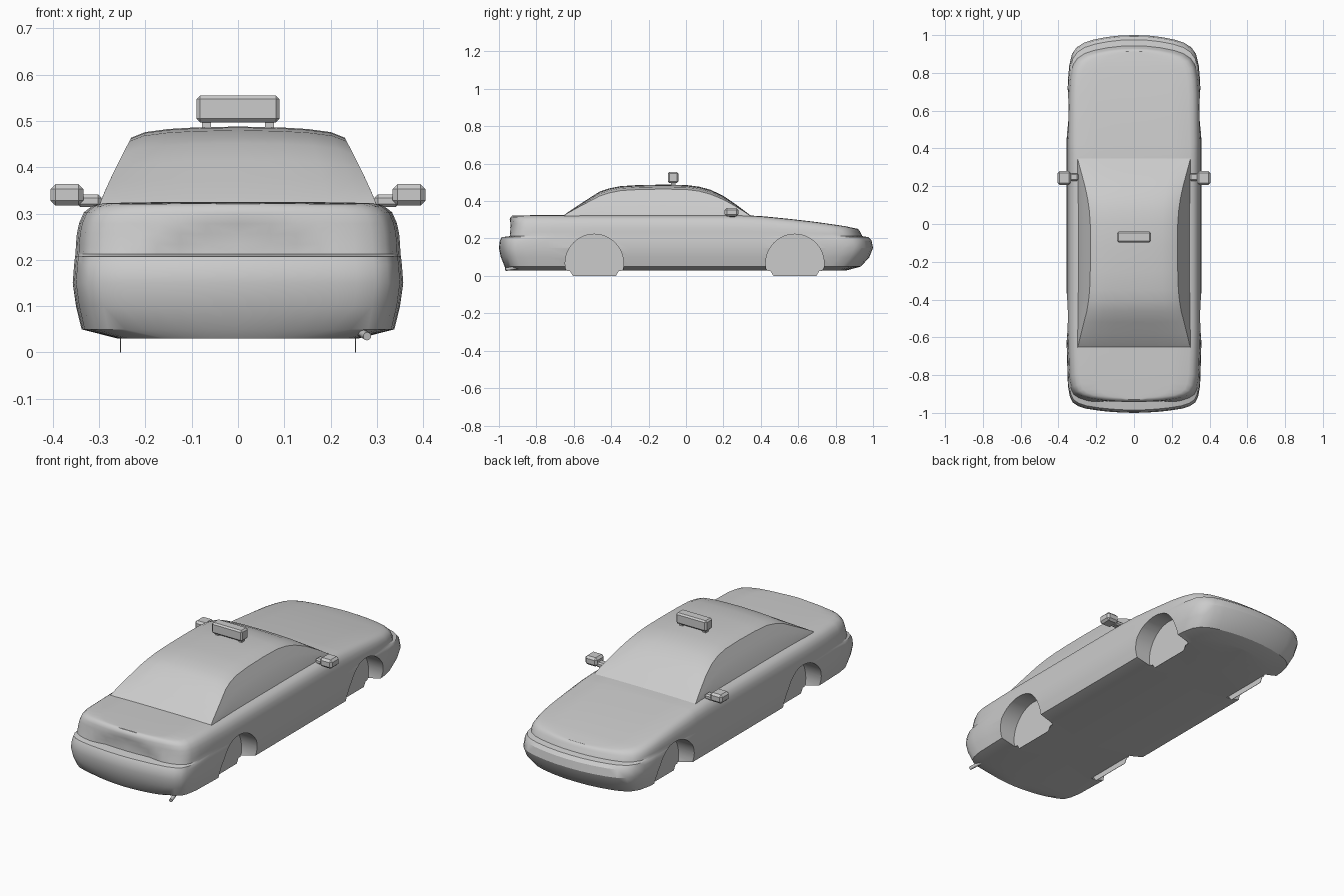
import bpy, bmesh, math
from mathutils import Vector

if "Cube" in bpy.data.objects:
    bpy.data.objects.remove(bpy.data.objects["Cube"])

grey = bpy.data.materials.new("body grey")
grey.use_nodes = True
GREY = (0.6, 0.6, 0.6, 1)
grey.diffuse_color = GREY
grey.node_tree.nodes["Principled BSDF"].inputs["Base Color"].default_value = GREY


def finish(name, bm, smooth=True):
    bmesh.ops.remove_doubles(bm, verts=bm.verts, dist=1e-5)
    bmesh.ops.recalc_face_normals(bm, faces=bm.faces)
    mesh = bpy.data.meshes.new(name)
    bm.to_mesh(mesh)
    bm.free()
    mesh.materials.append(grey)
    ob = bpy.data.objects.new(name, mesh)
    bpy.context.scene.collection.objects.link(ob)
    return ob


def activate(ob):
    bpy.ops.object.select_all(action='DESELECT')
    ob.select_set(True)
    bpy.context.view_layer.objects.active = ob


def smooth(ob, angle=32):
    activate(ob)
    bpy.ops.object.shade_smooth_by_angle(angle=math.radians(angle))


def skin(name, rows):
    """Both mirrored halves of a surface through rows of points."""
    bm = bmesh.new()
    for side in (1, -1):
        grid = [[bm.verts.new((side * x, y, z)) for x, y, z in row] for row in rows]
        for a, b in zip(grid, grid[1:]):
            for i in range(len(a) - 1):
                bm.faces.new((a[i], a[i + 1], b[i + 1], b[i]))
    bmesh.ops.remove_doubles(bm, verts=bm.verts, dist=1e-5)
    bmesh.ops.dissolve_degenerate(bm, dist=1e-5, edges=bm.edges)
    return finish(name, bm)


def box(name, lo, hi, bevel):
    lo, hi = Vector(lo), Vector(hi)
    bm = bmesh.new()
    bmesh.ops.create_cube(bm, size=1)
    for v in bm.verts:
        v.co = (lo + hi) / 2 + v.co * (hi - lo)
    if bevel:
        bmesh.ops.bevel(bm, geom=bm.edges[:], offset=bevel, segments=1, affect='EDGES')
    return finish(name, bm)


def interp(points, y):
    for (a, za), (b, zb) in zip(points, points[1:]):
        if y <= b:
            t = max(0, (y - a) / (b - a))
            return za + (zb - za) * t
    return points[-1][1]


# Lower body: plan outline swept through layers, then closed by the deck
DECK = [(-.95, .322), (-.8, .325), (.34, .325), (.5, .311), (.7, .288), (.85, .266), (.94, .247)]
REAR = [(0, 0), (.2, .002), (.36, .006), (.5, .011), (.6, .016), (.72, .023), (.83, .036),
        (.91, .055), (.95, .085), (.98, .14), (.99, .25), (1, .38)]
NOSE = [(0, 0), (.2, .002), (.4, .01), (.6, .024), (.74, .04), (.85, .065), (.92, .1),
        (.96, .16), (.98, .24), (.99, .36), (1, .5)]
# half width, rear end, nose end, height (negative: share of the way up to the deck)
LAYERS = [(0, -.955, .86, .03), (.26, -.955, .86, .03), (.338, -.97, .935, .05),
          (.35, -.99, .98, .1), (.357, -1, 1, .15), (.354, -.995, .992, .19),
          (.352, -.985, .975, .207), (.351, -.957, .943, -.01), (.35, -.952, .94, -.2),
          (.348, -.948, .936, -.4), (.343, -.945, .932, -.6), (.333, -.943, .928, -.8),
          (.316, -.938, .923, -.92), (.295, -.93, .916, -.98), (.2, -.93, .916, -.995),
          (.1, -.93, .916, -1), (0, -.93, .916, -1)]
rows = []
for w, rear, nose, h in LAYERS:
    outline = [(f, rear + d) for f, d in REAR]
    outline += [(1, -.5 + .1 * k) for k in range(10)]
    outline += [(f, nose - d) for f, d in reversed(NOSE)]
    row = []
    for f, y in outline:
        x = w * f
        z = h if h > 0 else .212 + (interp(DECK, y) - .212) * -h
        # shallow number plate recess in the tail
        if y < -.9 and -.75 < h < 0:
            half = .19 - .13 * max(0, (z - .225) / .07)
            y += .02 * min(1, max(0, (half - x) / .04)) * (1 + h)
        row.append((x, y, z))
    rows.append(row)
body = skin("body", rows)

# Wheel arches, cut from both sides, with inner panels hanging below
ARCH_R, WELL = .156, .255
for y in (-.49, .582):
    for side in (1, -1):
        bpy.ops.mesh.primitive_cylinder_add(
            vertices=48, radius=ARCH_R, depth=.3,
            location=(side * (WELL + .15), y, .067), rotation=(0, math.pi / 2, 0))
        cutter = bpy.context.object
        cutter.hide_render = True
        cutter.data.materials.append(grey)
        activate(body)
        mod = body.modifiers.new("arch", 'BOOLEAN')
        mod.operation, mod.object, mod.solver = 'DIFFERENCE', cutter, 'EXACT'
        bpy.ops.object.modifier_apply(modifier=mod.name)
        bpy.data.objects.remove(cutter)

        bm = bmesh.new()
        shape = [(-.15, .05), (-.145, .025), (-.13, .025), (-.115, 0),
                 (.115, 0), (.13, .025), (.145, .025), (.15, .05)]
        face = bm.faces.new([bm.verts.new((side * (WELL - .002), y + a, z)) for a, z in shape])
        out = bmesh.ops.extrude_face_region(bm, geom=[face])["geom"]
        moved = [v for v in out if isinstance(v, bmesh.types.BMVert)]
        bmesh.ops.translate(bm, verts=moved, vec=(side * .002, 0, 0))
        finish(("rear" if y < 0 else "front") + "_wheel_well_" + ("left" if side > 0 else "right"), bm)
smooth(body)

# Cabin: roof profile along the car with leaning side glass
ROOF = [(-.66, .318), (-.635, .338), (-.58, .375), (-.52, .414), (-.46, .452), (-.41, .468),
        (-.35, .48), (-.25, .486), (-.12, .488), (0, .486), (.07, .477), (.13, .461),
        (.2, .428), (.27, .38), (.31, .35), (.35, .32)]


def lean(z):
    return .302 - .072 * max(0, (z - .31) / .155) ** 1.15


rows = [[(lean(.3) * f, ROOF[0][0], .3) for f in (0, .4, .65, .87, 1, 1, 1, 1)]]
for y, top in ROOF:
    crown = .024 * min(1, max(.1, (top - .32) / .13))
    edge = top - crown
    row = [(lean(edge) * f, y, top - crown * d)
           for f, d in ((0, 0), (.4, .08), (.65, .22), (.87, .5), (1, 1))]
    for t in (.33, .67, 1):
        z = edge + (.3 - edge) * t
        row.append((lean(z), y, z))
    rows.append(row)
rows.append([(x, ROOF[-1][0], .3) for x, _, _ in rows[0]])
smooth(skin("cabin", rows), 30)

# Door mirrors
for side, tag in ((1, "left"), (-1, "right")):
    xs = sorted((side * .334, side * .405))
    box("mirror_housing_" + tag, (xs[0], .207, .317), (xs[1], .28, .364), .011)
    xs = sorted((side * .295, side * .348))
    box("mirror_arm_" + tag, (xs[0], .228, .314), (xs[1], .268, .341), .007)
    box("sign_foot_" + tag, (side * .068 - .01, -.08, .48), (side * .068 + .01, -.055, .505), 0)

# Roof sign
box("roof_sign", (-.09, -.097, .497), (.09, -.04, .555), .008)

# Exhaust pipe
start, end = Vector((.262, -.89, .046)), Vector((.279, -.965, .035))
axis = end - start
bpy.ops.mesh.primitive_cylinder_add(vertices=10, radius=.009, depth=axis.length,
                                    location=(start + end) / 2,
                                    rotation=axis.to_track_quat('Z', 'Y').to_euler())
pipe = bpy.context.object
pipe.name = "exhaust_pipe"
pipe.data.materials.append(grey)
smooth(pipe, 40)
